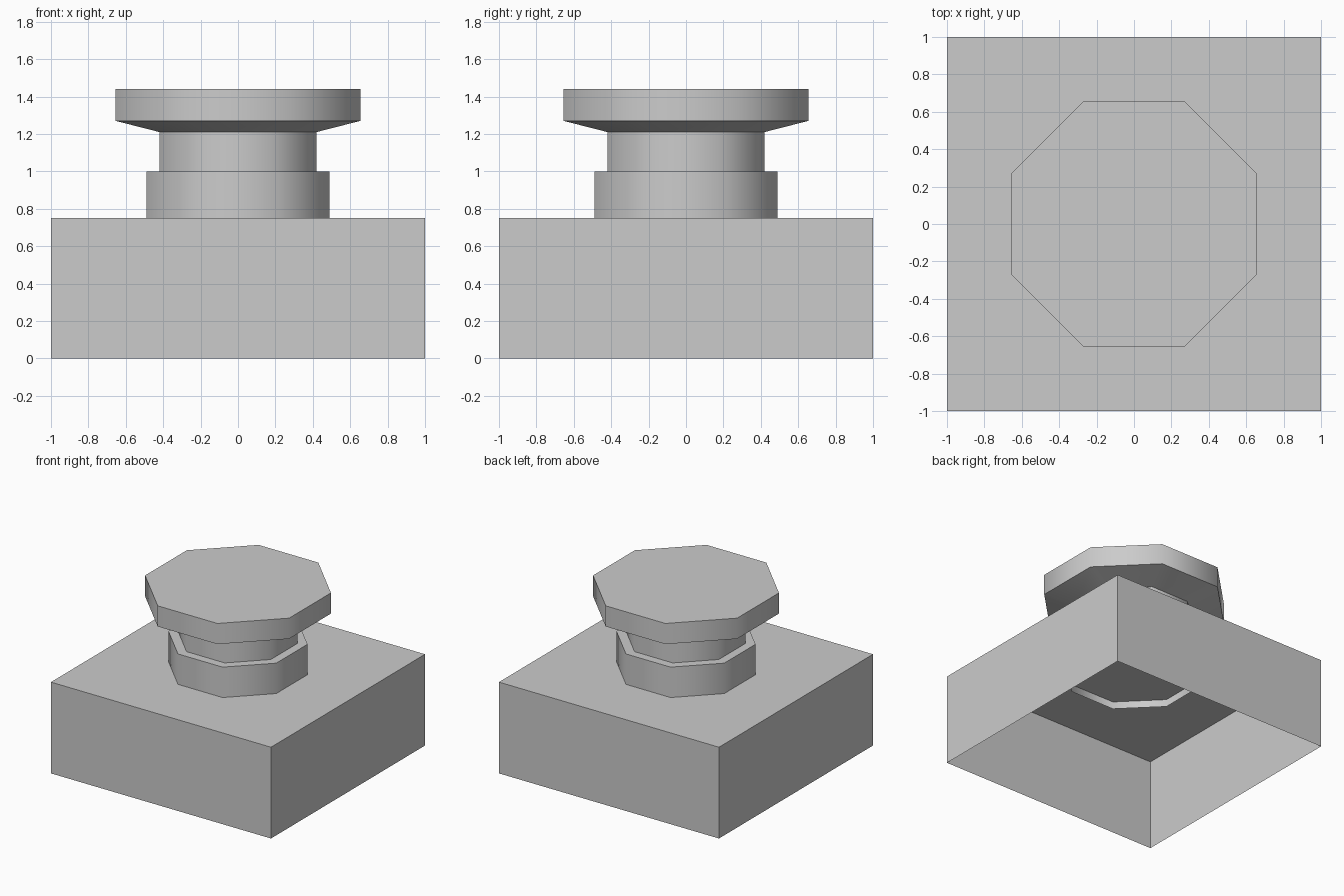
import bpy, bmesh, math

if "Cube" in bpy.data.objects:
    bpy.data.objects.remove(bpy.data.objects["Cube"])

SIDES = 8


def finish(bm, name):
    mesh = bpy.data.meshes.new(name)
    bm.to_mesh(mesh)
    bm.free()
    obj = bpy.data.objects.new(name, mesh)
    bpy.context.collection.objects.link(obj)
    return obj


# Base: square box, open underneath
bm = bmesh.new()
bmesh.ops.create_cube(bm, size=1)
for v in bm.verts:
    v.co = (v.co.x * 2, v.co.y * 2, (v.co.z + 0.5) * 0.75)
bottom = [f for f in bm.faces if f.normal.z < -0.5]
bmesh.ops.delete(bm, geom=bottom, context='FACES')
finish(bm, "base_block")

# Stud: octagonal collar, neck and flared cap; (half width, height)
# The open collar end pokes slightly through the underside of the base top
profile = [(0.49, 0.69), (0.49, 1.0), (0.42, 1.0),
           (0.42, 1.21), (0.655, 1.27), (0.655, 1.44)]
bm = bmesh.new()
rings = []
for half, z in profile:
    r = half / math.cos(math.pi / SIDES)
    rings.append([bm.verts.new((r * math.cos((k + 0.5) * math.tau / SIDES),
                                r * math.sin((k + 0.5) * math.tau / SIDES), z))
                  for k in range(SIDES)])
for low, high in zip(rings, rings[1:]):
    for k in range(SIDES):
        n = (k + 1) % SIDES
        bm.faces.new((low[k], low[n], high[n], high[k]))
bm.faces.new(rings[-1])
stud = finish(bm, "stud")

# Smooth around the octagon, sharp at the steps
bpy.context.view_layer.objects.active = stud
stud.select_set(True)
bpy.ops.object.shade_smooth_by_angle(angle=math.radians(50))
